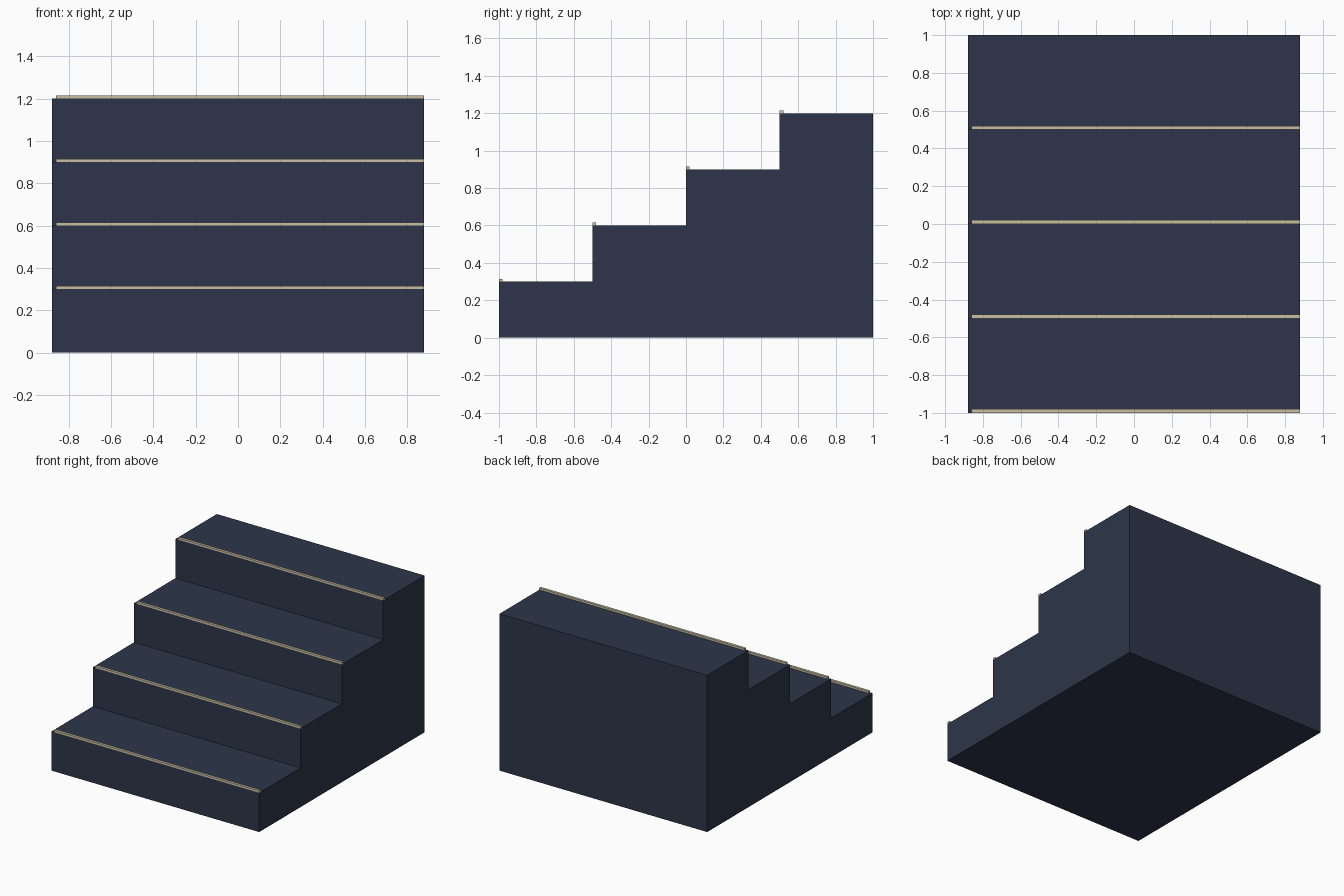
import bpy
import bmesh
from mathutils import Matrix

if "Cube" in bpy.data.objects:
    bpy.data.objects.remove(bpy.data.objects["Cube"])


def material(name, rgb):
    m = bpy.data.materials.new(name)
    m.diffuse_color = (*rgb, 1.0)
    m.use_nodes = True
    m.node_tree.nodes["Principled BSDF"].inputs["Base Color"].default_value = m.diffuse_color
    return m


navy = material("navy_blue", (0.026, 0.036, 0.068))
sand = material("pale_sand", (0.60, 0.53, 0.37))


def box(name, lo, hi, mat):
    """Axis-aligned box between two corners."""
    size = [b - a for a, b in zip(lo, hi)]
    mid = [(a + b) / 2 for a, b in zip(lo, hi)]
    bm = bmesh.new()
    bmesh.ops.create_cube(bm, size=1.0,
                          matrix=Matrix.Translation(mid) @ Matrix.Diagonal((*size, 1.0)))
    mesh = bpy.data.meshes.new(name)
    bm.to_mesh(mesh)
    bm.free()
    mesh.materials.append(mat)
    obj = bpy.data.objects.new(name, mesh)
    bpy.context.collection.objects.link(obj)
    return obj


HALF, SIDE = 0.88, 0.02      # half width, side panel thickness
RISE, RUN = 0.30, 0.50
inner = -HALF + SIDE

for i in range(4):
    y0 = -1.0 + i * RUN
    y1 = y0 + RUN
    top = RISE * (i + 1)
    # solid step block
    box(f"step_{i + 1}", (inner, y0, 0), (HALF, y1, top), navy)
    # matching section of the left side panel
    box(f"side_panel_{i + 1}", (-HALF, y0, 0), (inner, y1, top), navy)
    # pale strip along the front edge of the tread
    box(f"edge_strip_{i + 1}", (inner, y0, top), (HALF, y0 + 0.02, top + 0.015), sand)
